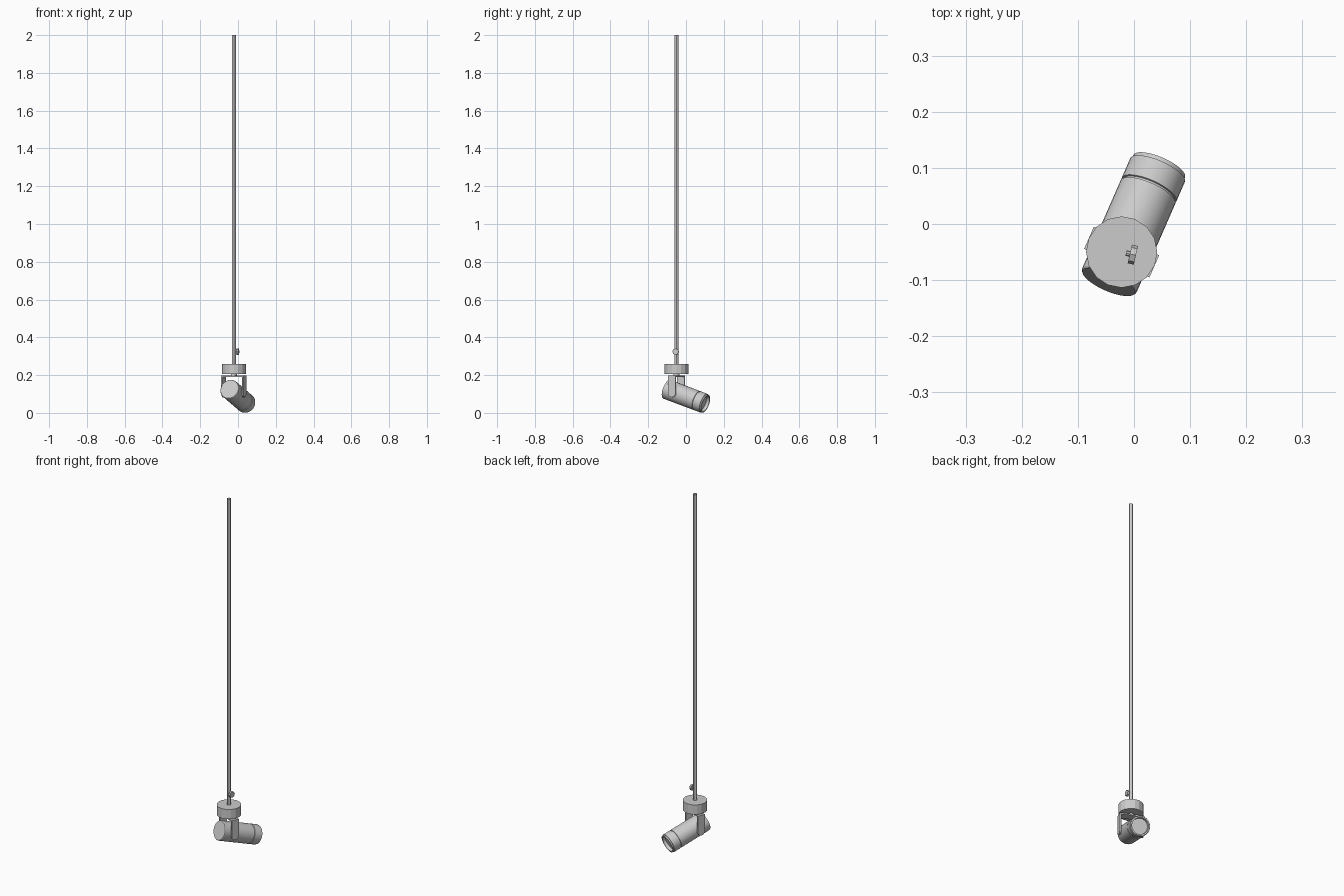
import bpy, bmesh
from math import sin, cos, pi, radians
from mathutils import Matrix, Vector

if "Cube" in bpy.data.objects:
    bpy.data.objects.remove(bpy.data.objects["Cube"])

YAW, TILT = radians(-23.6), radians(-19)
PIVOT = Vector((-0.022, -0.050, 0))


def finish(name, bm, matrix, smooth=False):
    bmesh.ops.recalc_face_normals(bm, faces=bm.faces)
    me = bpy.data.meshes.new(name)
    bm.to_mesh(me)
    bm.free()
    me.transform(matrix)
    ob = bpy.data.objects.new(name, me)
    bpy.context.collection.objects.link(ob)
    if smooth:
        bpy.ops.object.select_all(action='DESELECT')
        ob.select_set(True)
        bpy.context.view_layer.objects.active = ob
        bpy.ops.object.shade_smooth_by_angle(angle=radians(30))
    return ob


def lathe(name, profile, sides, matrix, smooth=False):
    """Revolve (radius, height) points about local z."""
    bm = bmesh.new()
    vs = [bm.verts.new((r, 0, h)) for r, h in profile]
    es = [bm.edges.new(p) for p in zip(vs, vs[1:])]
    bmesh.ops.spin(bm, geom=vs + es, cent=(0, 0, 0), axis=(0, 0, 1),
                   angle=2 * pi, steps=sides, use_merge=True)
    bmesh.ops.remove_doubles(bm, verts=bm.verts, dist=1e-5)
    return finish(name, bm, matrix, smooth)


def prism(name, outline, x0, x1, matrix):
    """Extrude a (y, z) outline from x0 to x1."""
    bm = bmesh.new()
    face = bm.faces.new([bm.verts.new((x0, y, z)) for y, z in outline])
    new = bmesh.ops.extrude_face_region(bm, geom=[face])['geom']
    bmesh.ops.translate(bm, vec=(x1 - x0, 0, 0),
                        verts=[v for v in new if isinstance(v, bmesh.types.BMVert)])
    return finish(name, bm, matrix)


at_pivot = Matrix.Translation(PIVOT)
yoke_frame = at_pivot @ Matrix.Rotation(YAW, 4, 'Z')
z_to_x = Matrix.Rotation(pi / 2, 4, 'Y')
z_to_y = Matrix.Rotation(-pi / 2, 4, 'X')

# Lamp barrel with groove, stepped rim and recessed lens
barrel = (Matrix.Translation((0, 0, 0.087)) @ Matrix.Rotation(YAW, 4, 'Z')
          @ Matrix.Rotation(TILT, 4, 'X') @ z_to_y)
lathe("lamp_barrel", [(0, -.119), (.051, -.119), (.053, -.116), (.053, .066),
                      (.050, .067), (.050, .070), (.053, .071), (.053, .111),
                      (.050, .112), (.050, .119), (.043, .119), (.041, .103),
                      (0, .103)], 32, barrel, True)

# Yoke: two round-ended arms, bridge and pivot pins
PZ, W, TOP = 0.104, 0.0215, 0.197
arm = [(-W, TOP), (W, TOP)] + [(W * cos(a), PZ - W * sin(a))
                               for a in (i * pi / 12 for i in range(13))]
for side, s in (("left", -1), ("right", 1)):
    prism("yoke_arm_" + side, arm, s * .0555, s * .0635, yoke_frame)
    pin = yoke_frame @ Matrix.Translation((s * .053, 0, PZ)) @ z_to_x
    lathe("pivot_pin_" + side, [(0, -.006), (.01, -.006), (.01, .006), (0, .006)],
          16, pin, True)
prism("yoke_bridge", [(-W, TOP - .007), (W, TOP - .007), (W, TOP), (-W, TOP)],
      -.0555, .0555, yoke_frame)

# Swivel neck and round base
lathe("swivel_neck", [(0, .194), (.016, .194), (.016, .208), (0, .208)], 16, at_pivot)
lathe("base_disc", [(0, .205), (.0635, .205), (.0635, .260), (0, .260)], 16, at_pivot)

# Long hanging rod, an open tube
lathe("hanging_rod", [(.0105, .258), (.0105, 2.0)], 12, at_pivot, True)

# Clamp screw on the rod
screw = (at_pivot @ Matrix.Translation((0, 0, .324))
         @ Matrix.Rotation(radians(-13), 4, 'Z') @ z_to_x)
lathe("clamp_screw_stem", [(0, .008), (.005, .008), (.005, .018), (0, .018)], 8, screw)
lathe("clamp_screw_knob", [(0, .015), (.017, .015), (.017, .026), (0, .026)], 8, screw)
